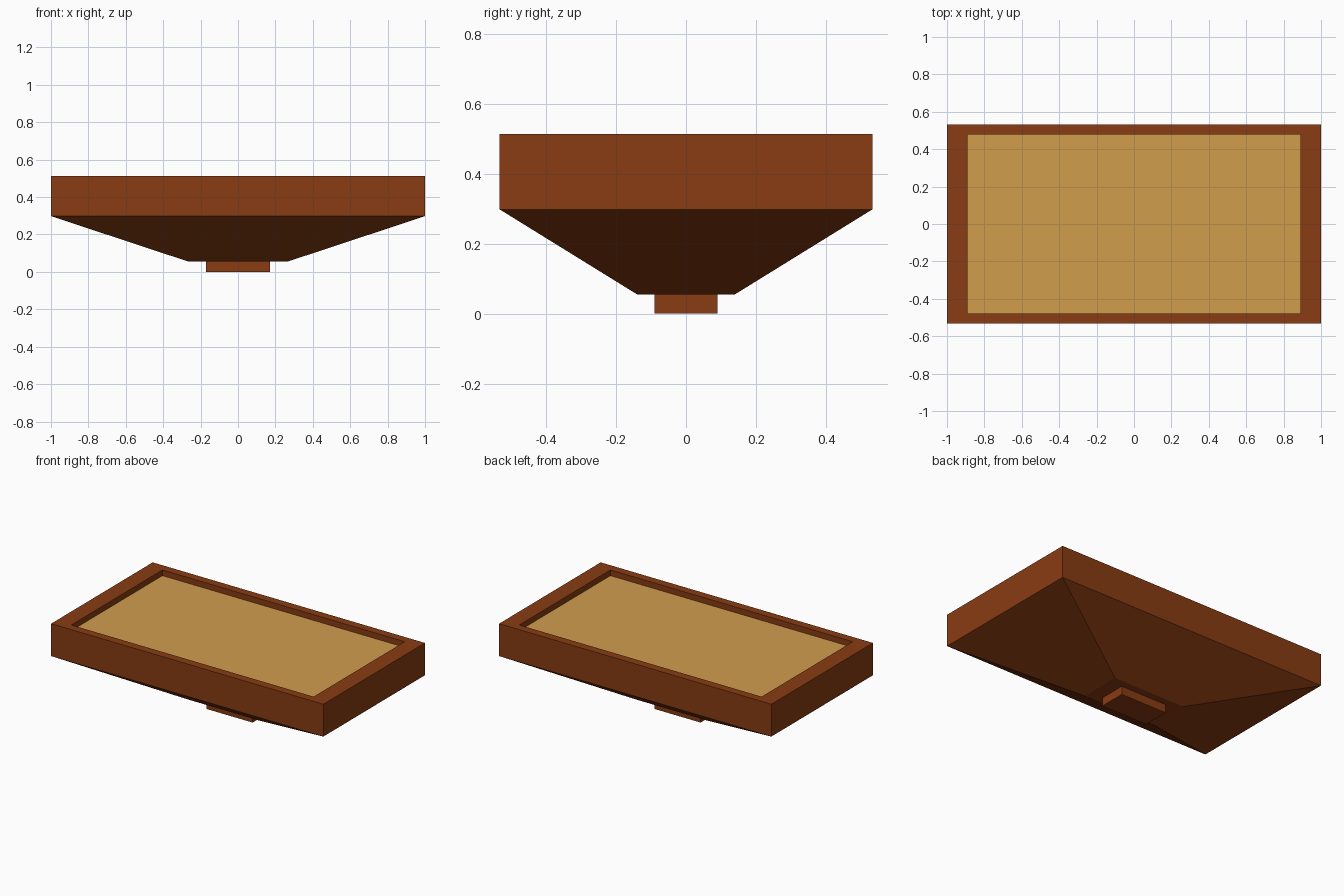
import bpy
import bmesh

if "Cube" in bpy.data.objects:
    bpy.data.objects.remove(bpy.data.objects["Cube"])


def make_material(name, color):
    mat = bpy.data.materials.new(name)
    mat.use_nodes = True
    mat.diffuse_color = color
    mat.node_tree.nodes["Principled BSDF"].inputs["Base Color"].default_value = color
    return mat


def rectangle_loft(name, rings, mat):
    """Closed solid through stacked rectangles given as (half x, half y, z)."""
    bm = bmesh.new()
    loops = [[bm.verts.new((sx * hx, sy * hy, z))
              for sx, sy in ((-1, -1), (1, -1), (1, 1), (-1, 1))]
             for hx, hy, z in rings]
    for low, high in zip(loops, loops[1:]):
        for i in range(4):
            j = (i + 1) % 4
            bm.faces.new((low[i], low[j], high[j], high[i]))
    bm.faces.new(loops[0][::-1])
    bm.faces.new(loops[-1])
    bmesh.ops.recalc_face_normals(bm, faces=bm.faces)
    mesh = bpy.data.meshes.new(name)
    bm.to_mesh(mesh)
    bm.free()
    mesh.materials.append(mat)
    obj = bpy.data.objects.new(name, mesh)
    bpy.context.collection.objects.link(obj)
    return obj


wood = make_material("brown wood", (0.246, 0.045, 0.006, 1))
sand = make_material("tan panel", (0.64, 0.34, 0.076, 1))

# Foot block under the tray
rectangle_loft("foot", [(0.17, 0.09, 0), (0.17, 0.09, 0.055)], wood)

# Tapered underside, upright walls, rim and shallow recess
tray = rectangle_loft("tray", [
    (0.265, 0.14, 0.055),
    (1, 0.533, 0.298),
    (1, 0.533, 0.513),
    (0.89, 0.478, 0.513),
    (0.89, 0.478, 0.475),
], wood)

# Recess floor takes the lighter colour
tray.data.materials.append(sand)
for face in tray.data.polygons:
    if face.normal.z > 0.9 and face.center.z < 0.5:
        face.material_index = 1
